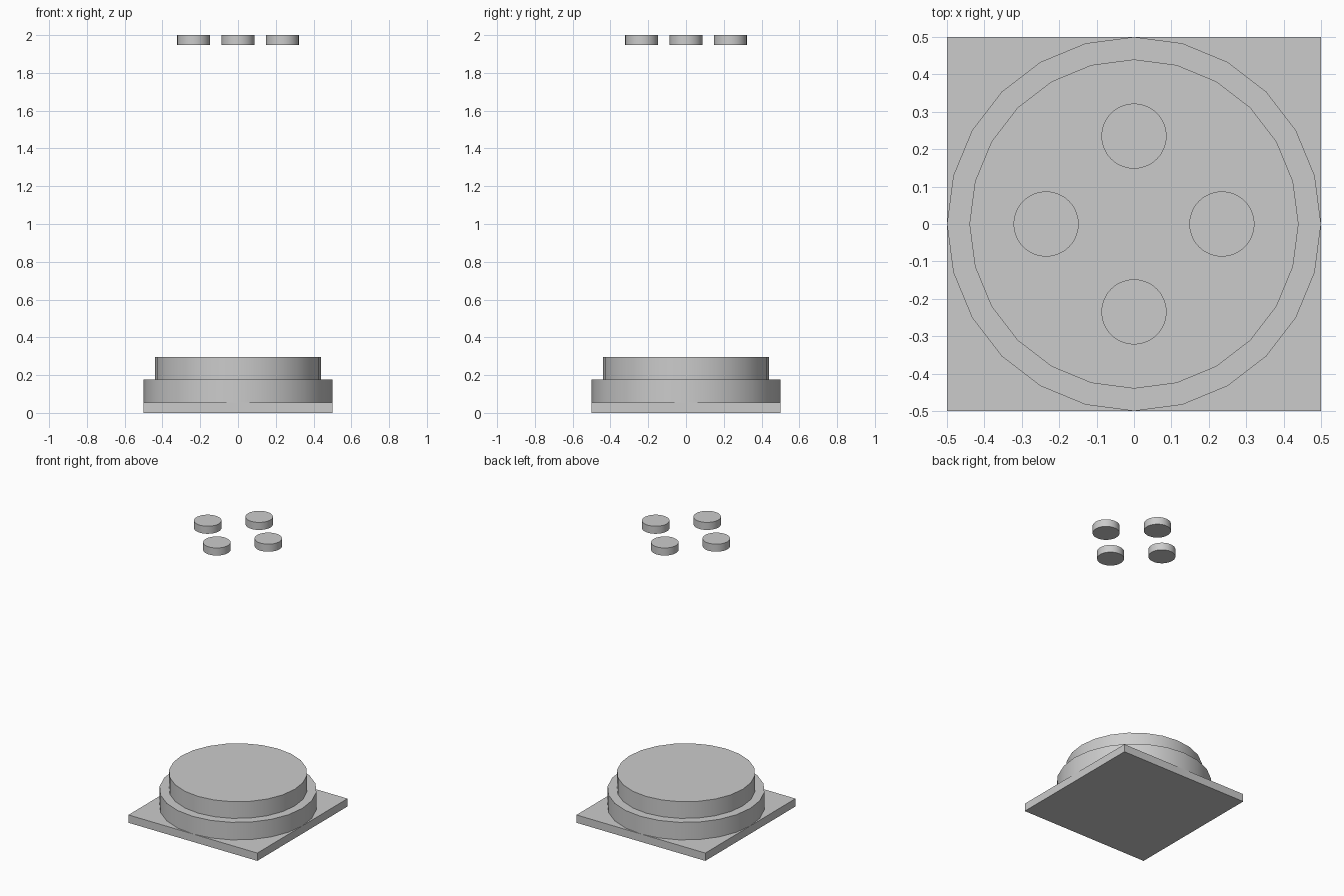
import bpy
from math import radians, cos, sin, pi

if "Cube" in bpy.data.objects:
    bpy.data.objects.remove(bpy.data.objects["Cube"])


def disc(name, radius, z0, z1, x=0, y=0, sides=24):
    bpy.ops.mesh.primitive_cylinder_add(vertices=sides, radius=radius, depth=z1 - z0,
                                        location=(x, y, (z0 + z1) / 2))
    ob = bpy.context.object
    ob.name = name
    bpy.ops.object.shade_smooth_by_angle(angle=radians(30))
    return ob


# square plinth
PLINTH = 0.055
bpy.ops.mesh.primitive_cube_add(size=1, location=(0, 0, PLINTH / 2))
plinth = bpy.context.object
plinth.name = "square_plinth"
plinth.dimensions = (1, 1, PLINTH)
bpy.ops.object.transform_apply(location=False, rotation=False, scale=True)

# two stepped round tiers
disc("lower_base_tier", 0.5, PLINTH, 0.178)
disc("upper_base_tier", 0.44, 0.178, 0.295)

# four small discs floating at the top
for i in range(4):
    a = i * pi / 2
    disc(f"top_disc_{i + 1}", 0.087, 1.947, 2.0,
         0.235 * cos(a), 0.235 * sin(a), sides=48)
